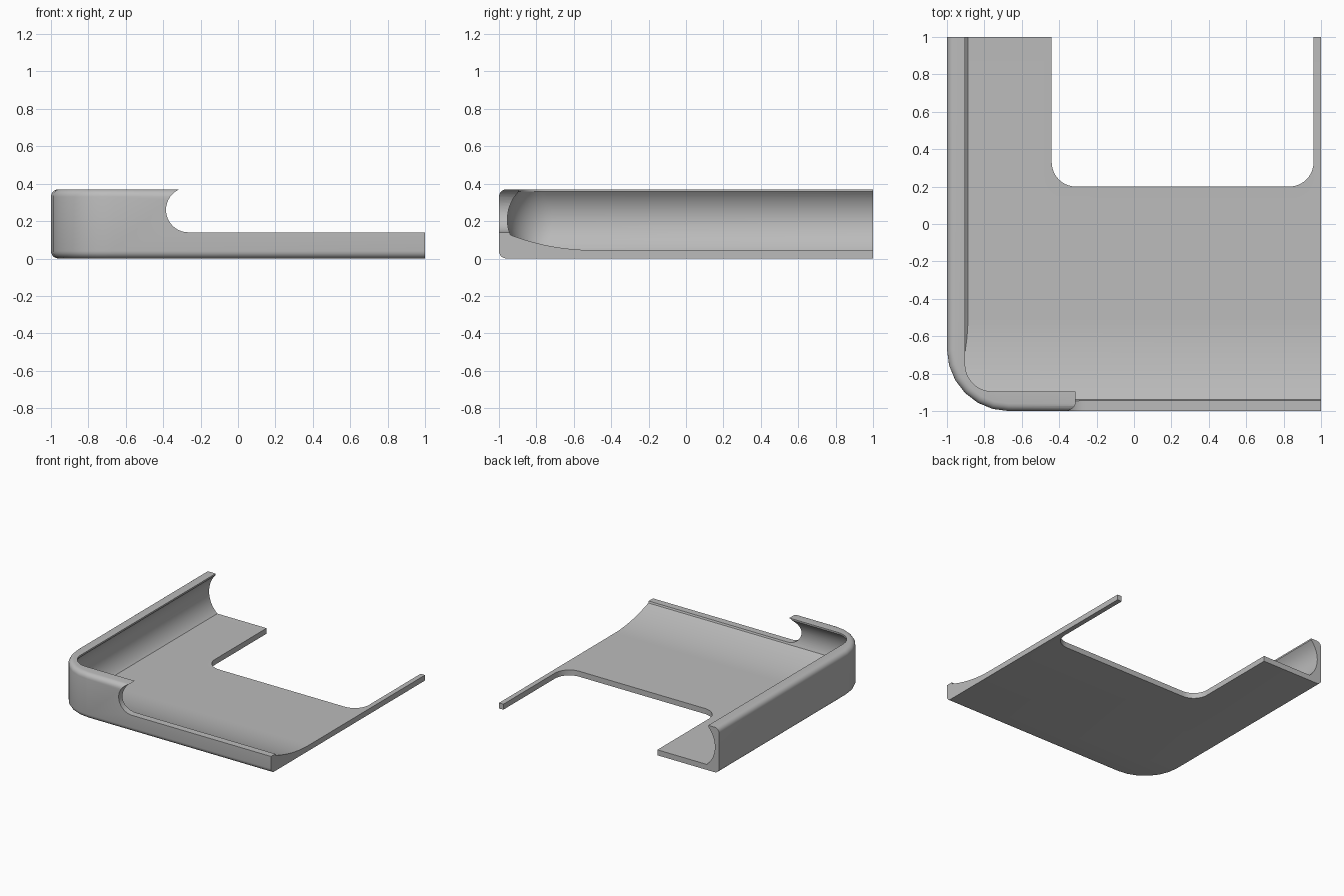
import bpy, bmesh, math

if "Cube" in bpy.data.objects:
    bpy.data.objects.remove(bpy.data.objects["Cube"])

grey = bpy.data.materials.new("mid grey")
grey.diffuse_color = (0.5, 0.5, 0.5, 1)
grey.use_nodes = True
grey.node_tree.nodes["Principled BSDF"].inputs["Base Color"].default_value = grey.diffuse_color


def mesh_from_loops(name, loops):
    """Skin a stack of closed loops with equal counts and cap both ends."""
    bm = bmesh.new()
    rings = [[bm.verts.new(p) for p in loop] for loop in loops]
    n = len(rings[0])
    for a, b in zip(rings, rings[1:]):
        for i in range(n):
            j = (i + 1) % n
            bm.faces.new((a[i], a[j], b[j], b[i]))
    bm.faces.new(rings[0])
    bm.faces.new(rings[-1])
    bmesh.ops.recalc_face_normals(bm, faces=bm.faces)
    me = bpy.data.meshes.new(name)
    bm.to_mesh(me)
    bm.free()
    me.materials.append(grey)
    ob = bpy.data.objects.new(name, me)
    bpy.context.collection.objects.link(ob)
    return ob


def corner_loop(z, left, front, r, far, seg):
    """Rectangle reaching to far, rounded at its front left corner."""
    pts = [(far, far, z), (far, front, z)]
    for i in range(seg + 1):
        a = math.radians(270 - 90 * i / seg)
        pts.append((left + r + r * math.cos(a), front + r + r * math.sin(a), z))
    return pts[::-1] + [(left, far, z)]


def arc(cx, cy, r, a0, a1, n):
    angles = [math.radians(a0 + (a1 - a0) * i / n) for i in range(n + 1)]
    return [(cx + r * math.cos(a), cy + r * math.sin(a)) for a in angles]


def boolean(ob, cutter, operation):
    mod = ob.modifiers.new("bool", 'BOOLEAN')
    mod.operation, mod.solver, mod.object = operation, 'EXACT', cutter
    bpy.context.view_layer.objects.active = ob
    bpy.ops.object.modifier_apply(modifier=mod.name)
    bpy.data.objects.remove(cutter)


# Outer shell: rounded corner with filleted bottom and top edges
H, F = 0.37, 0.04
levels = [(F + y, F + x) for x, y in arc(0, 0, F, 180, 270, 5)][::-1]
levels = [(z, inset) for z, inset in levels]
levels += [(H - z, inset) for z, inset in levels[::-1]]
shell = mesh_from_loops("corner_shell", [
    corner_loop(z, -1 + d, -1 + d, 0.33 - d, 1, 6) for z, d in levels])

# Cavity: bulging wall groove below a thin overhanging lip
R, MID = 0.215, 0.208
loops = []
for i in range(21):
    z = 0.04 + (0.357 - 0.04) * i / 20
    d = R - math.sqrt(R * R - (z - MID) ** 2)
    loops.append(corner_loop(z, -0.963 + d, -0.955 + d, 0.24 - 1.6 * d, 1.5, 12))
loops.append([(x, y, 0.5) for x, y, z in loops[-1]])
cavity = mesh_from_loops("cavity_cutter", loops)

# Floor that sweeps up toward the front
floor = [(1.8, 0.045)]
for i in range(17):
    y = -0.5 - 0.6 * i / 16
    floor.append((y, 0.045 + 0.42 * (y + 0.5) ** 2))
floor += [(-1.1, 0.6), (1.8, 0.6)]
ramp = mesh_from_loops("floor_cutter", [[(x, y, z) for y, z in floor] for x in (-1.4, 1.8)])
boolean(cavity, ramp, 'INTERSECT')
boolean(shell, cavity, 'DIFFERENCE')

# Low opening in the front wall with a round end
notch = arc(-0.265, 0.26, 0.12, 270, 90, 20) + [(-0.265, 0.6), (1.3, 0.6), (1.3, 0.14)]
boolean(shell, mesh_from_loops("front_notch_cutter", [
    [(x, y, z) for x, z in notch] for y in (-1.2, -0.7)]), 'DIFFERENCE')

# Large window in the floor, open to the back
window = ([(-0.44, 1.3)] + arc(-0.31, 0.33, 0.13, 180, 270, 10)
          + arc(0.83, 0.33, 0.13, 270, 360, 10) + [(0.96, 1.3)])
boolean(shell, mesh_from_loops("floor_window_cutter", [
    [(x, y, z) for x, y in window] for z in (-0.2, 0.2)]), 'DIFFERENCE')

# Smooth shading with sharp edges kept
bpy.ops.object.select_all(action='DESELECT')
shell.select_set(True)
bpy.context.view_layer.objects.active = shell
bpy.ops.object.shade_smooth_by_angle(angle=math.radians(30))
